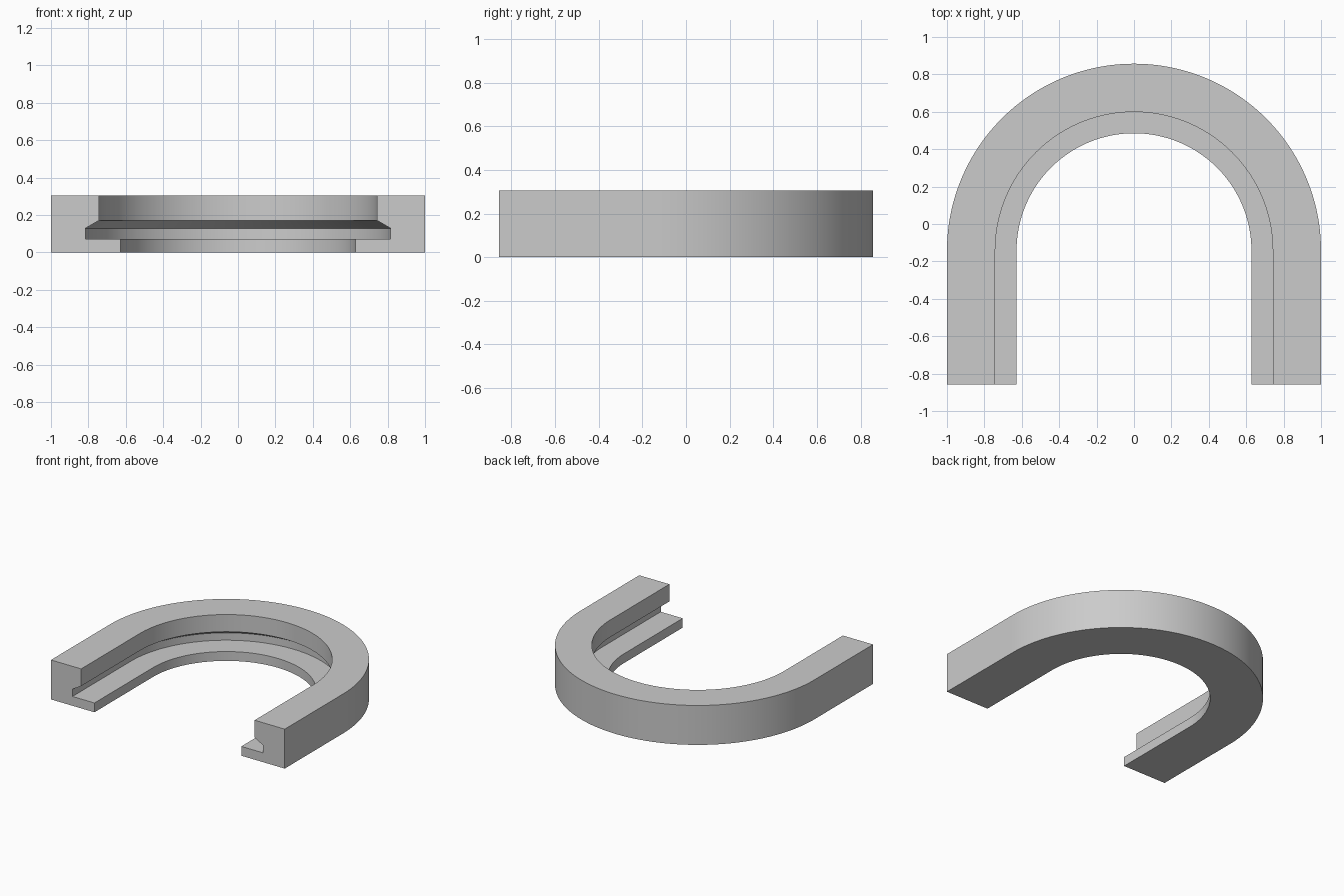
import bpy, bmesh, math

if "Cube" in bpy.data.objects:
    bpy.data.objects.remove(bpy.data.objects["Cube"])

CENTRE_Y = -0.143   # centre of the arc
FRONT_Y = -0.857    # open ends of the straight legs
SEGMENTS = 96

# Cross-section: distance from the centre line, height
PROFILE = [(1.0, 0.0), (1.0, 0.305), (0.742, 0.305), (0.742, 0.172),
           (0.816, 0.129), (0.816, 0.072), (0.628, 0.072), (0.628, 0.0)]

# Sweep path: right leg, half circle, left leg (side factor, arc factor, base y)
path = [(1.0, 0.0, FRONT_Y)]
for i in range(SEGMENTS + 1):
    a = math.pi * i / SEGMENTS
    path.append((math.cos(a), math.sin(a), CENTRE_Y))
path.append((-1.0, 0.0, FRONT_Y))

# Grooved horseshoe rail
bm = bmesh.new()
rings = [[bm.verts.new((r * c, y + r * s, z)) for r, z in PROFILE]
         for c, s, y in path]
n = len(PROFILE)
for a, b in zip(rings, rings[1:]):
    for j in range(n):
        k = (j + 1) % n
        bm.faces.new((a[j], a[k], b[k], b[j]))

# Flat end caps
bm.faces.new(rings[0])
bm.faces.new(rings[-1])
bmesh.ops.recalc_face_normals(bm, faces=bm.faces[:])

mesh = bpy.data.meshes.new("grooved_rail")
bm.to_mesh(mesh)
bm.free()
rail = bpy.data.objects.new("grooved_rail", mesh)
bpy.context.collection.objects.link(rail)

# Plain grey finish
grey = bpy.data.materials.new("plain grey")
grey.diffuse_color = (0.6, 0.6, 0.6, 1.0)
grey.use_nodes = True
grey.node_tree.nodes["Principled BSDF"].inputs["Base Color"].default_value = grey.diffuse_color
mesh.materials.append(grey)

# Smooth curves, crisp profile edges
bpy.context.view_layer.objects.active = rail
rail.select_set(True)
bpy.ops.object.shade_smooth_by_angle(angle=math.radians(25))
